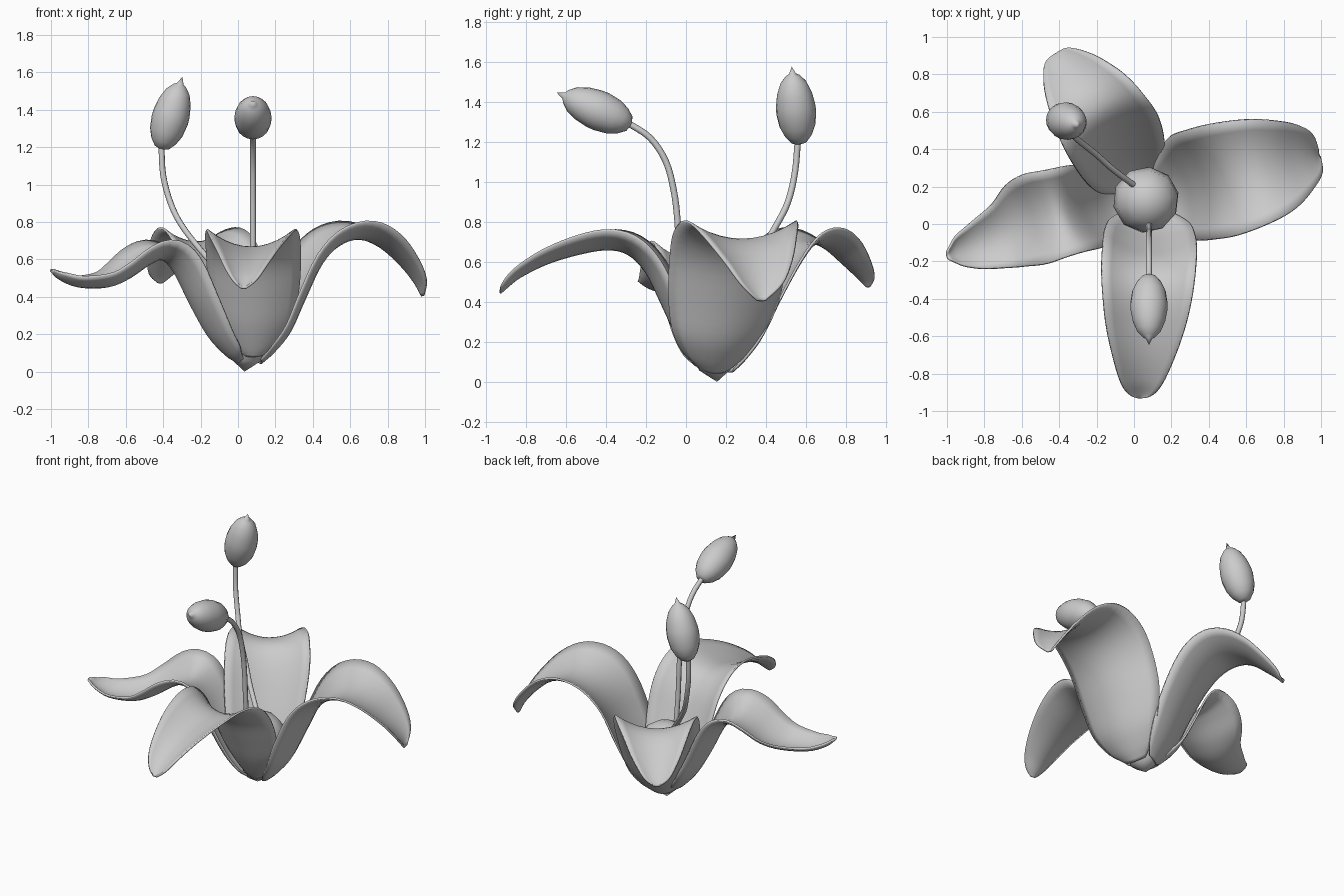
import bpy, bmesh
from mathutils import Vector

if "Cube" in bpy.data.objects:
    bpy.data.objects.remove(bpy.data.objects["Cube"])


def make_object(name, bm, solid=0.0):
    bmesh.ops.recalc_face_normals(bm, faces=bm.faces[:])
    me = bpy.data.meshes.new(name)
    bm.to_mesh(me)
    bm.free()
    me.shade_smooth()
    ob = bpy.data.objects.new(name, me)
    bpy.context.collection.objects.link(ob)
    if solid:
        m = ob.modifiers.new("thickness", "SOLIDIFY")
        m.thickness = solid
        m.offset = 0
    return ob


def smooth_path(rows, steps):
    """Catmull-Rom resampling of a list of vectors."""
    rows = [Vector(r) for r in rows]
    p = [rows[0] * 2 - rows[1]] + rows + [rows[-1] * 2 - rows[-2]]
    out = []
    for i in range(1, len(p) - 2):
        a, b, c, d = p[i - 1:i + 3]
        for k in range(steps):
            t = k / steps
            out.append(0.5 * (2 * b + (c - a) * t + (2 * a - 5 * b + 4 * c - d) * t * t
                              + (3 * b - a - 3 * c + d) * t ** 3))
    return out + [rows[-1]]


def petal(name, rows, cup=0.32, across=10):
    """rows: spine x, y, z and half width; edges are lifted along the normal."""
    pts = smooth_path(rows, 4)
    spine = [p.to_3d() for p in pts]
    out = spine[-1] - spine[0]
    side = Vector((0, 0, 1)).cross(Vector((out.x, out.y, 0))).normalized()
    bm = bmesh.new()
    grid = []
    for i, c in enumerate(spine):
        tan = (spine[min(i + 1, len(spine) - 1)] - spine[max(i - 1, 0)]).normalized()
        n = tan.cross(side).normalized()
        w = max(pts[i].w, 0.01)
        grid.append([bm.verts.new(c + side * w * s + n * cup * w * s * s)
                     for s in (2 * j / across - 1 for j in range(across + 1))])
    for r0, r1 in zip(grid, grid[1:]):
        for j in range(across):
            bm.faces.new((r0[j], r0[j + 1], r1[j + 1], r1[j]))
    return make_object(name, bm, 0.012)


def lathe(name, profile, start, axis, segs):
    """Revolve (radius, height) points around an axis from a start point."""
    bm = bmesh.new()
    vs = [bm.verts.new((r, 0, h)) for r, h in profile]
    es = [bm.edges.new(e) for e in zip(vs, vs[1:])]
    bmesh.ops.spin(bm, geom=vs + es, cent=(0, 0, 0), axis=(0, 0, 1),
                   angle=6.283185307, steps=segs)
    bmesh.ops.remove_doubles(bm, verts=bm.verts[:], dist=0.0005)
    ob = make_object(name, bm)
    ob.rotation_mode = "QUATERNION"
    ob.rotation_quaternion = Vector(axis).to_track_quat("Z", "Y")
    ob.location = start
    return ob


def filament(name, path):
    cu = bpy.data.curves.new(name, "CURVE")
    cu.dimensions = "3D"
    cu.bevel_depth = 0.016
    cu.bevel_resolution = 2
    cu.use_fill_caps = True
    pts = smooth_path(path, 4)
    sp = cu.splines.new("POLY")
    sp.points.add(len(pts) - 1)
    for q, p in zip(sp.points, pts):
        q.co = (*p, 1)
    sp.use_smooth = True
    ob = bpy.data.objects.new(name, cu)
    bpy.context.collection.objects.link(ob)


# Four recurved petals
petal("front_petal", [
    (.08, .05, .08, .06), (.08, .015, .13, .135), (.08, -.055, .25, .21), (.08, -.125, .4, .24),
    (.08, -.2, .55, .25), (.075, -.29, .64, .25), (.07, -.4, .663, .235),
    (.06, -.55, .637, .205), (.05, -.7, .59, .16), (.04, -.83, .525, .11),
    (.035, -.9, .47, .06), (.03, -.928, .445, .012)], 0.4)
petal("right_petal", [
    (.12, .15, .045, .07), (.185, .16, .105, .165), (.265, .18, .21, .235),
    (.34, .21, .38, .285), (.43, .23, .57, .3), (.53, .25, .675, .305), (.65, .28, .71, .285),
    (.77, .31, .665, .24), (.88, .35, .565, .175), (.95, .37, .475, .11),
    (.985, .375, .405, .02)])
petal("left_petal", [
    (0, .12, .05, .06), (-.06, .11, .09, .13), (-.15, .1, .19, .185), (-.24, .08, .35, .215),
    (-.33, .07, .53, .23), (-.4, .06, .6, .235), (-.48, .04, .575, .245),
    (-.59, 0, .5, .22), (-.7, -.06, .455, .175), (-.85, -.12, .455, .125),
    (-.95, -.15, .495, .08), (-1.0, -.17, .54, .02)], 0.42)
petal("back_petal", [
    (.02, .22, .05, .06), (0, .26, .1, .13), (-.04, .32, .2, .2), (-.08, .4, .38, .24),
    (-.13, .5, .57, .26), (-.18, .58, .67, .255), (-.23, .66, .69, .23),
    (-.29, .74, .655, .19), (-.35, .82, .58, .14), (-.4, .885, .51, .08),
    (-.415, .91, .475, .015)])

# Ovary in the middle, pointed at the bottom
lathe("ovary", [(0, 0), (.085, .065), (.1, .12), (.14, .2), (.178, .29), (.165, .38),
                (.11, .45), (.05, .478), (0, .485)], (.035, .155, 0), (.1, -.09, 1), 10)

# Two stamens: bent filament and pointed anther
filament("front_filament", [(.08, 0, .36), (.08, -.03, .6), (.08, -.042, .8), (.08, -.06, .95),
                            (.08, -.1, 1.1), (.08, -.18, 1.22), (.08, -.3, 1.3)])
filament("back_filament", [(.01, .2, .42), (-.11, .29, .55), (-.2, .37, .65), (-.3, .45, .78),
                           (-.36, .51, .9), (-.4, .545, 1.05), (-.41, .56, 1.22)])
anther = [(0, 0), (.04, .015), (.068, .05), (.09, .1), (.1, .17), (.098, .21), (.087, .27),
          (.065, .325), (.035, .36), (.018, .37), (0, .41)]
lathe("front_anther", anther, (.08, -.27, 1.285), (0, -.91, .39), 20)
lathe("back_anther", anther, (-.412, .567, 1.185), (.27, -.09, .92), 20)
